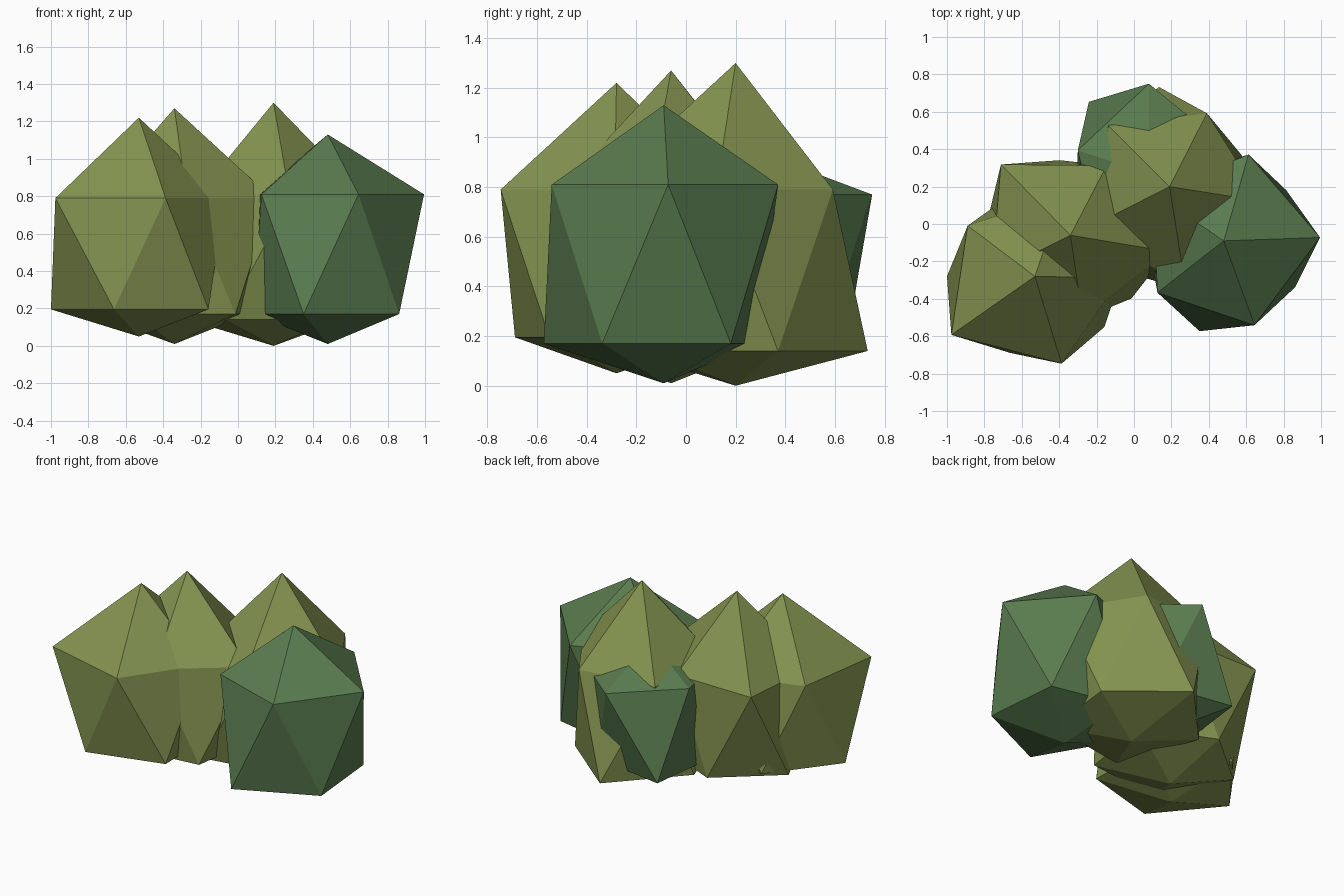
import bpy, bmesh, math

if "Cube" in bpy.data.objects:
    bpy.data.objects.remove(bpy.data.objects["Cube"])


def material(name, rgb):
    m = bpy.data.materials.new(name)
    m.diffuse_color = (*rgb, 1.0)
    m.use_nodes = True
    m.node_tree.nodes["Principled BSDF"].inputs["Base Color"].default_value = m.diffuse_color
    return m


olive = material("olive_leaf", (0.23, 0.29, 0.08))
green = material("deep_green_leaf", (0.10, 0.20, 0.078))


def ring(bm, cx, cy, z, start, radii):
    """Five points around a centre, one radius each."""
    verts = []
    for i, r in enumerate(radii):
        a = math.radians(start + 72 * i)
        verts.append(bm.verts.new((cx + r * math.cos(a), cy + r * math.sin(a), z)))
    return verts


def leaf_clump(name, mat, centre, heights, upper, lower):
    """Irregular twenty-sided clump: bottom tip, two rings, top tip.
    The lower ring starts about half a step after the upper ring."""
    cx, cy = centre
    z0, z1, z2, z3 = heights
    bm = bmesh.new()
    bottom = bm.verts.new((cx, cy, z0))
    top = bm.verts.new((cx, cy, z3))
    up = ring(bm, cx, cy, z2, *upper)
    lo = ring(bm, cx, cy, z1, *lower)
    for i in range(5):
        j = (i + 1) % 5
        bm.faces.new((top, up[i], up[j]))
        bm.faces.new((up[i], lo[i], up[j]))
        bm.faces.new((lo[i], lo[j], up[j]))
        bm.faces.new((bottom, lo[j], lo[i]))
    bmesh.ops.recalc_face_normals(bm, faces=bm.faces)
    mesh = bpy.data.meshes.new(name)
    bm.to_mesh(mesh)
    bm.free()
    mesh.materials.append(mat)
    obj = bpy.data.objects.new(name, mesh)
    bpy.context.collection.objects.link(obj)


# Olive clumps
leaf_clump("front_left_clump", olive, (-0.53, -0.28), (0.05, 0.195, 0.79, 1.22),
           (215, (0.545, 0.488, 0.46, 0.47, 0.45)),
           (252, (0.43, 0.46, 0.45, 0.45, 0.47)))
leaf_clump("middle_clump", olive, (-0.34, -0.06), (0.01, 0.17, 0.79, 1.27),
           (134.5, (0.53, 0.47, 0.45, 0.53, 0.42)),
           (170, (0.45, 0.45, 0.47, 0.45, 0.405)))
leaf_clump("back_clump", olive, (0.19, 0.20), (0.0, 0.14, 0.79, 1.30),
           (63, (0.44, 0.46, 0.47, 0.56, 0.50)),
           (96, (0.535, 0.47, 0.52, 0.48, 0.42)))

# Deep green clumps
leaf_clump("right_clump", green, (0.48, -0.09), (0.01, 0.17, 0.81, 1.13),
           (2, (0.515, 0.48, 0.46, 0.45, 0.48)),
           (39, (0.43, 0.40, 0.40, 0.50, 0.455)))
leaf_clump("rear_low_clump", green, (0.08, 0.27), (0.05, 0.21, 0.77, 0.95),
           (90, (0.48, 0.40, 0.45, 0.45, 0.44)),
           (130, (0.50, 0.42, 0.47, 0.42, 0.35)))
